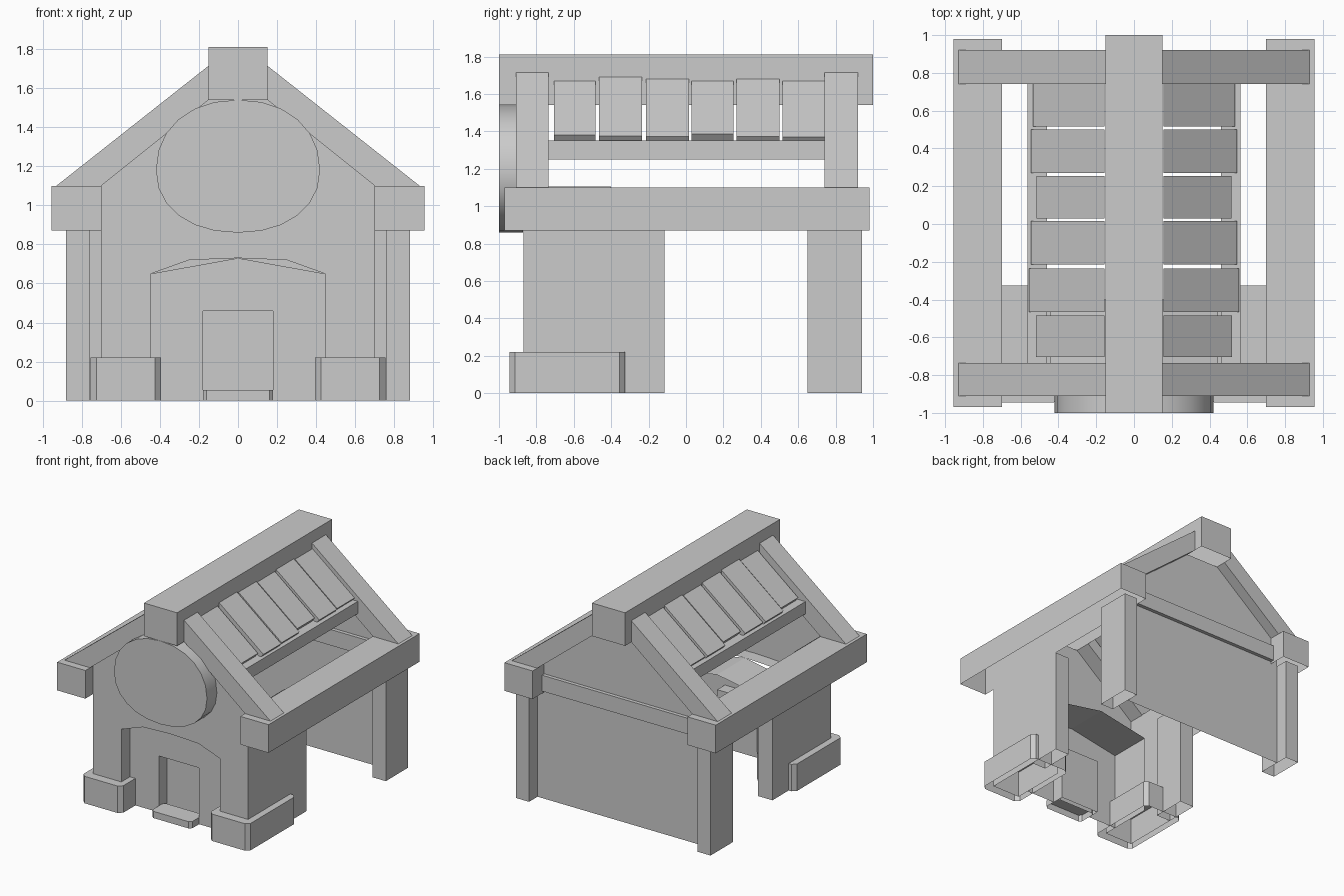
import bpy, bmesh, math

cube = bpy.data.objects.get("Cube")
if cube:
    bpy.data.objects.remove(cube)

grey = bpy.data.materials.new("plain grey")
grey.use_nodes = True
grey.diffuse_color = (0.6, 0.6, 0.6, 1)
grey.node_tree.nodes["Principled BSDF"].inputs["Base Color"].default_value = (0.6, 0.6, 0.6, 1)


def extrude(name, pts, a, b, axis="y", cap_a=True, cap_b=True, closed=True):
    """Sweep a 2D outline from a to b along y (outline in x, z) or z (outline in x, y)."""
    def place(p, t):
        return (p[0], t, p[1]) if axis == "y" else (p[0], p[1], t)
    bm = bmesh.new()
    lo = [bm.verts.new(place(p, a)) for p in pts]
    hi = [bm.verts.new(place(p, b)) for p in pts]
    n = len(pts)
    for i in range(n if closed else n - 1):
        j = (i + 1) % n
        bm.faces.new((lo[i], lo[j], hi[j], hi[i]))
    if cap_a:
        bm.faces.new(lo)
    if cap_b:
        bm.faces.new(hi)
    bmesh.ops.recalc_face_normals(bm, faces=bm.faces)
    return finish(name, bm)


def sheet(name, pts, y):
    """Flat wall facing the front or back."""
    bm = bmesh.new()
    bm.faces.new([bm.verts.new((x, y, z)) for x, z in pts])
    bmesh.ops.recalc_face_normals(bm, faces=bm.faces)
    return finish(name, bm)


def finish(name, bm):
    mesh = bpy.data.meshes.new(name)
    bm.to_mesh(mesh)
    bm.free()
    mesh.materials.append(grey)
    obj = bpy.data.objects.new(name, mesh)
    bpy.context.collection.objects.link(obj)
    return obj


def rect(x0, x1, y0, y1):
    return [(x0, y0), (x1, y0), (x1, y1), (x0, y1)]


def chamfered(x0, x1, y0, y1, c):
    return [(x0 + c, y0), (x1 - c, y0), (x1, y0 + c), (x1, y1 - c),
            (x1 - c, y1), (x0 + c, y1), (x0, y1 - c), (x0, y0 + c)]


def flip(pts, s):
    return [(x * s, y) for x, y in pts]


def both(half):
    """Complete a left-to-middle outline by mirroring it."""
    return half + [(-x, z) for x, z in reversed(half) if x]


# Ridge beam, open underneath
extrude("ridge_beam", rect(-.15, .15, -1, 1), 1.54, 1.81, "z", cap_a=False)

# Slats: start, end along y, and outer reach
slats = [(-.705, -.485, .52, 1.67), (-.465, -.235, .555, 1.69), (-.215, .015, .545, 1.68),
         (.03, .255, .515, 1.67), (.27, .50, .545, 1.68), (.515, .75, .535, 1.67)]
rafter = [(.15, 1.715), (.93, 1.1), (.70, 1.1), (.15, 1.54)]

for s, side in ((1, "left"), (-1, "right")):
    # Roof frame
    extrude(f"front_rafter_{side}", flip(rafter, s), -.91, -.735)
    extrude(f"back_rafter_{side}", flip(rafter, s), .74, .92)
    extrude(f"purlin_{side}", flip(rect(.46, .565, 1.25, 1.35), s), -.735, .74)
    extrude(f"eave_beam_{side}", flip(rect(.70, .955, -.97, .98), s), .87, 1.1, "z", cap_a=False)
    for i, (y0, y1, reach, top) in enumerate(slats):
        end = top - .79 * (reach - .155)
        plank = [(.155, top), (reach, end), (reach - .028, end - .036), (.155, top - .058)]
        extrude(f"roof_slat_{side}_{i + 1}", flip(plank, s), y0, y1)

    # Hollow posts and the chamfered feet
    extrude(f"back_post_{side}", flip(rect(.76, .88, .65, .94), s), 0, .87, "z", False, False)
    extrude(f"middle_post_{side}", flip(rect(.57, .70, -.40, -.115), s), 0, .87, "z", False, False)
    extrude(f"front_foot_{side}", flip(chamfered(.395, .755, -.945, -.325, .03), s),
            0, .22, "z", cap_a=False)
    extrude(f"front_side_wall_{side}", [(s * .70, 0), (s * .70, 1.105)], -.87, -.40,
            cap_a=False, cap_b=False, closed=False)

# Front wall with its arched opening
arch = both([(-.445, 0), (-.445, .65), (-.25, .72), (0, .73)])
gable = [(.70, 1.105), (.15, 1.54), (-.15, 1.54), (-.70, 1.105)]
sheet("front_wall", arch + [(.70, 0)] + gable + [(-.70, 0)], -.87)
extrude("arch_reveal", arch, -.87, -.76, cap_a=False, cap_b=False, closed=False)

# Recessed entrance panel, tunnel behind it and doorway
peak = both([(-.445, 0), (-.445, .65), (0, .73)])
door = both([(-.18, 0), (-.18, .46)])
sheet("entrance_panel", peak + door[::-1], -.76)
extrude("entrance_shell", peak, -.76, -.40, cap_a=False, cap_b=False, closed=False)
extrude("doorway", door, -.76, -.66, cap_a=False, closed=False)
extrude("door_step", chamfered(-.18, .18, -.865, -.70, .02), 0, .055, "z", cap_a=False)

# Round plaque on the front gable
plaque = []
for i in range(24):
    a = math.tau * i / 24
    c, d = math.cos(a), math.sin(a)
    plaque.append((.42 * math.copysign(abs(c) ** .93, c),
                   1.18 + (.36 if d > 0 else .32) * math.copysign(abs(d) ** .93, d)))
disc = extrude("round_plaque", plaque, -1, -.872)
bpy.context.view_layer.objects.active = disc
disc.select_set(True)
bpy.ops.object.shade_smooth_by_angle(angle=math.radians(30))
disc.select_set(False)

# Back wall, gable and cross band
sheet("back_wall", rect(-.76, .76, 0, .95), .83)
sheet("back_gable", [(-.70, .95), (.70, .95)] + gable, .83)
extrude("back_band", rect(-.70, .70, .89, 1.02), .80, .86)
